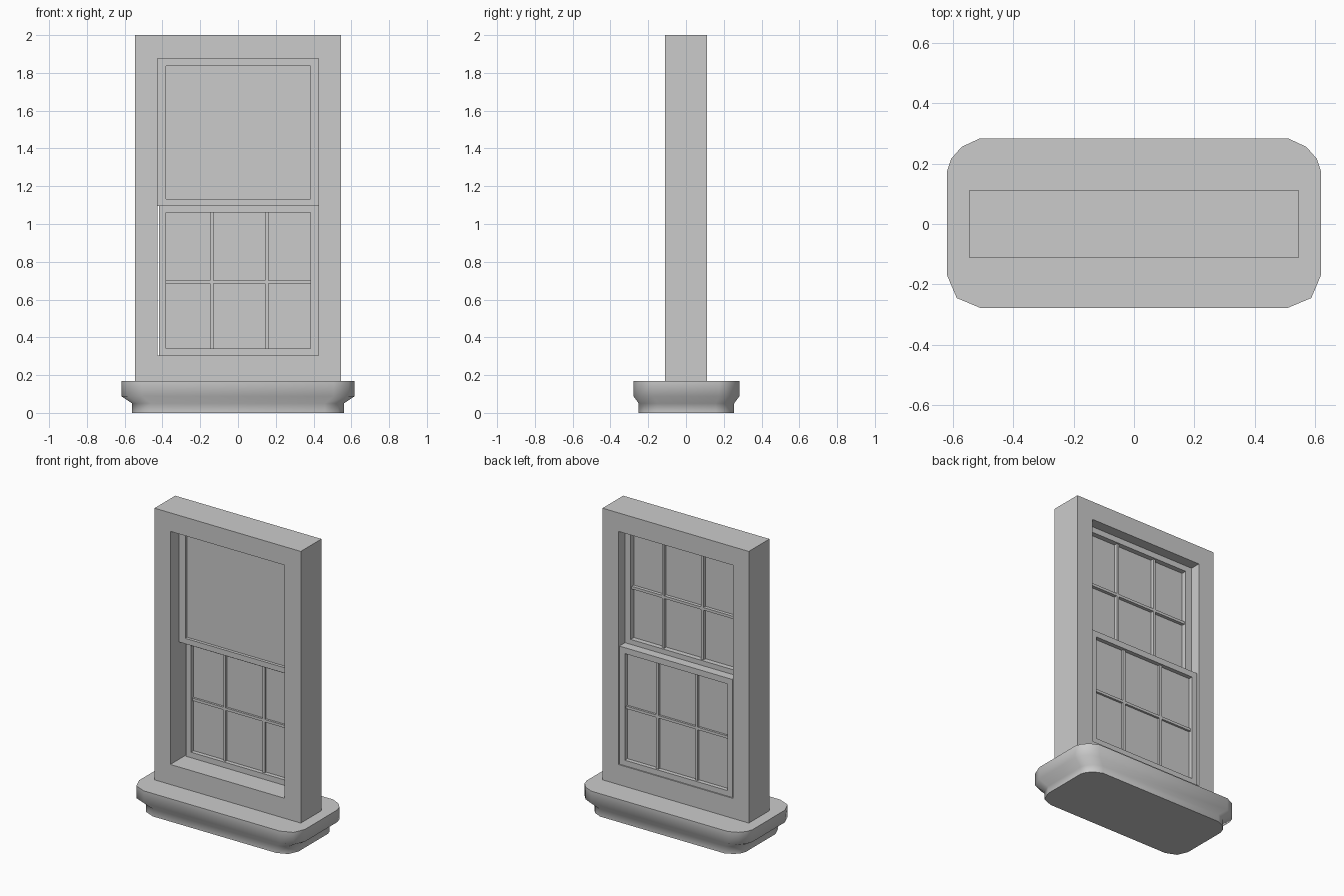
import bpy, bmesh, math

if "Cube" in bpy.data.objects:
    bpy.data.objects.remove(bpy.data.objects["Cube"])


def finish(name, bm):
    bmesh.ops.recalc_face_normals(bm, faces=bm.faces)
    me = bpy.data.meshes.new(name)
    bm.to_mesh(me)
    bm.free()
    ob = bpy.data.objects.new(name, me)
    bpy.context.collection.objects.link(ob)
    return ob


def box(name, x0, x1, y0, y1, z0, z1):
    bm = bmesh.new()
    bmesh.ops.create_cube(bm, size=1)
    for v in bm.verts:
        v.co = ((x0 + x1) / 2 + v.co.x * (x1 - x0),
                (y0 + y1) / 2 + v.co.y * (y1 - y0),
                (z0 + z1) / 2 + v.co.z * (z1 - z0))
    return finish(name, bm)


def ring(name, outer, inner, y0, y1):
    """Rectangular frame; outer and inner are (x0, x1, z0, z1)."""
    bm = bmesh.new()
    loops = []
    for (a, b, c, d), y in ((outer, y0), (inner, y0), (inner, y1), (outer, y1)):
        loops.append([bm.verts.new((x, y, z)) for x, z in ((a, c), (b, c), (b, d), (a, d))])
    for i in range(4):
        p, q = loops[i], loops[(i + 1) % 4]
        for j in range(4):
            k = (j + 1) % 4
            bm.faces.new((p[j], p[k], q[k], q[j]))
    return finish(name, bm)


def muntins(name, y0, y1, z0, z1):
    """Two vertical bars and one horizontal bar dividing a sash."""
    w = 0.009
    for i, x in enumerate((-0.14, 0.152)):
        box(f"{name}_vertical_{i + 1}", x - w, x + w, y0, y1, z0, z1)
    zm = (z0 + z1) / 2 - 0.008
    box(f"{name}_horizontal", -0.38, 0.385, y0, y1, zm - w, zm + w)


# Moulded sill: chamfered outline lofted through a short profile
half = [(0.618, -0.17), (0.618, 0.175), (0.605, 0.215), (0.57, 0.255), (0.51, 0.283)]
front = [(0.507, -0.278), (0.586, -0.245)]
right = front + half
outline = right + [(-x, y) for x, y in reversed(right)]
bm = bmesh.new()
rows = []
for z, sx, sy in ((0, 0.906, 0.9), (0.05, 0.906, 0.9), (0.088, 1, 1), (0.17, 1, 1)):
    rows.append([bm.verts.new((x * sx, y * sy, z)) for x, y in outline])
n = len(outline)
for a, b in zip(rows, rows[1:]):
    for j in range(n):
        k = (j + 1) % n
        bm.faces.new((a[j], a[k], b[k], b[j]))
bm.faces.new(rows[0])
bm.faces.new(rows[-1])
sill = finish("sill", bm)
bpy.context.view_layer.objects.active = sill
sill.select_set(True)
bpy.ops.object.shade_smooth_by_angle(angle=math.radians(60))

# Outer casing
ring("casing", (-0.545, 0.545, 0.17, 2.0), (-0.427, 0.425, 0.305, 1.875), -0.11, 0.11)

# Upper sash: pane in front, bars behind it
ring("upper_sash", (-0.427, 0.425, 1.095, 1.875), (-0.38, 0.385, 1.132, 1.836), -0.018, 0.04)
box("upper_pane", -0.38, 0.385, 0.002, 0.006, 1.132, 1.836)
muntins("upper_muntin", 0.004, 0.028, 1.132, 1.836)

# Lower sash: sits behind the upper one, bars on both sides
ring("lower_sash", (-0.418, 0.425, 0.305, 1.1), (-0.38, 0.385, 0.342, 1.06), 0.042, 0.102)
box("lower_pane", -0.38, 0.385, 0.07, 0.074, 0.342, 1.06)
muntins("lower_muntin", 0.056, 0.088, 0.342, 1.06)
